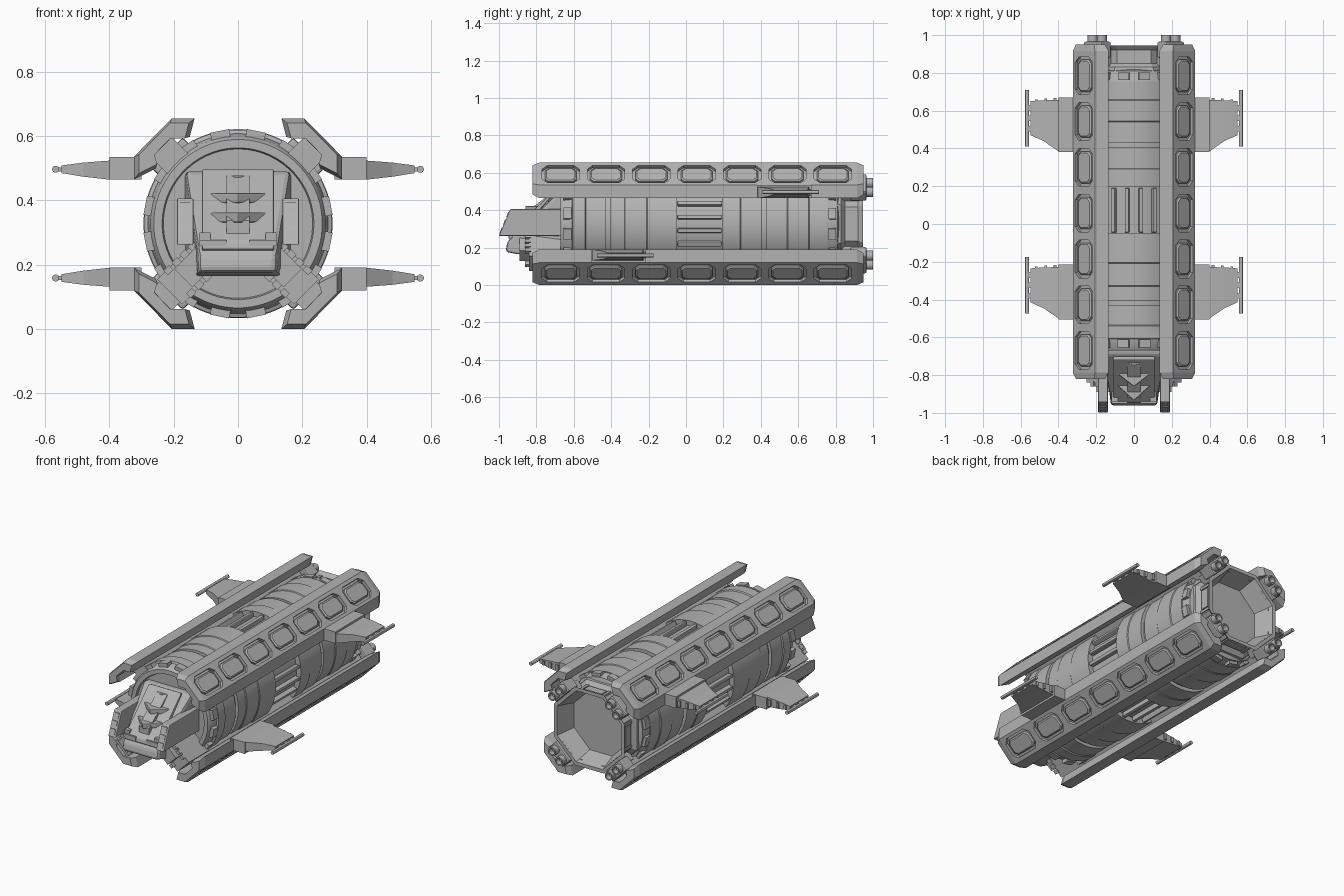
import bpy, bmesh, math

if "Cube" in bpy.data.objects:
    bpy.data.objects.remove(bpy.data.objects["Cube"])

AXIS_Z = 0.327            # every part is modelled around the hull axis
grey = bpy.data.materials.new("hull grey")
grey.diffuse_color = (0.45, 0.45, 0.45, 1)
grey.use_nodes = True
grey.node_tree.nodes["Principled BSDF"].inputs["Base Color"].default_value = grey.diffuse_color


def make(name, solids, mx=False, mz=False, smooth=False, bevel=0):
    """Each solid is a list of rings, skinned and capped; mirrored in x / z on request."""
    bm = bmesh.new()
    for sx in ((1, -1) if mx else (1,)):
        for sz in ((1, -1) if mz else (1,)):
            for rings in solids:
                vr = [[bm.verts.new((sx * x, y, sz * z)) for x, y, z in r] for r in rings]
                n = len(vr[0])
                for a, b in zip(vr, vr[1:]):
                    for i in range(n):
                        bm.faces.new((a[i], a[(i + 1) % n], b[(i + 1) % n], b[i]))
                bm.faces.new(vr[0][::-1])
                bm.faces.new(vr[-1])
    bmesh.ops.recalc_face_normals(bm, faces=bm.faces)
    me = bpy.data.meshes.new(name)
    bm.to_mesh(me)
    bm.free()
    me.materials.append(grey)
    ob = bpy.data.objects.new(name, me)
    ob.location.z = AXIS_Z
    bpy.context.collection.objects.link(ob)
    if bevel:
        m = ob.modifiers.new("bevel", 'BEVEL')
        m.width, m.segments = bevel, 2
    if smooth:
        bpy.context.view_layer.objects.active = ob
        ob.select_set(True)
        bpy.ops.object.shade_smooth_by_angle(angle=math.radians(30))
        ob.select_set(False)
    return ob


def along_x(pts, x0, x1):
    return [[(x, y, z) for y, z in pts] for x in (x0, x1)]


def along_z(pts, z0, z1):
    return [[(x, y, z) for x, y in pts] for z in (z0, z1)]


def box(x0, x1, y0, y1, z0, z1):
    return along_x([(y0, z0), (y1, z0), (y1, z1), (y0, z1)], x0, x1)


def radial(a, ring):
    """Ring of (tangent, y, outward) points turned by angle a about the hull axis."""
    s, c = math.sin(a), math.cos(a)
    return [(v * s + u * c, y, v * c - u * s) for u, y, v in ring]


def rbox(a, u, v, w, h, y0, y1):
    return [radial(a, [(u - w, y, v - h), (u + w, y, v - h), (u + w, y, v + h), (u - w, y, v + h)])
            for y in (y0, y1)]


def lathe(profile, n=64, cx=0, cz=0):
    return [[(cx + r * math.cos(2 * math.pi * (i + .5) / n), y,
              cz + r * math.sin(2 * math.pi * (i + .5) / n)) for i in range(n)] for y, r in profile]


D = math.pi / 4

# Banded main hull
prof = [(-.655, .2), (-.655, .232), (-.67, .236), (-.67, .262), (-.655, .272), (-.61, .28), (-.605, .292)]
bands = [(-.605, -.54, .292), (-.535, -.43, .286), (-.43, -.405, .268), (-.405, -.33, .286), (-.325, -.21, .29),
         (-.205, -.05, .294), (-.05, .195, .264), (.195, .29, .294), (.295, .405, .29), (.405, .43, .268),
         (.43, .54, .286), (.545, .655, .29), (.66, .755, .286)]
for y0, y1, r in bands:
    prof += [(y0, r), (y1, r)]
prof += [(.755, .28), (.81, .27), (.82, .24)]
make("hull", [lathe(prof)], smooth=True)

# Raised blocks around both end rings
blocks = []
for i in range(16):
    a = (i + .5) * math.pi / 8
    blocks.append(rbox(a, 0, .275, .03, .019, -.655, -.612))
    blocks.append(rbox(a, 0, .272, .03, .017, .762, .802))
make("ring_blocks", blocks)

# Grille bars around the waist
bars = [rbox(k * math.pi / 2 + math.asin(o / .285), 0, .276, .011, .016, -.045, .19)
        for k in range(4) for o in (-.11, -.037, .037, .11)]
make("waist_bars", bars, bevel=.005)

# Four armoured side rails with recessed panels
sec = [(.135, .327), (.206, .327), (.324, .208), (.324, .137), (.255, .172), (.265, .208), (.205, .27), (.15, .27)]
rail = [[(.235 + (x - .235) * s, y, .245 + (z - .245) * s) for x, z in sec]
        for y, s in ((-.82, .82), (-.785, 1), (.915, 1), (.95, .82))]
rails = make("side_rails", [rail], True, True)


def octagon(y, hu, hy, c):
    return [(-hu, y - hy + c), (-hu + c, y - hy), (hu - c, y - hy), (hu, y - hy + c),
            (hu, y + hy - c), (hu - c, y + hy), (-hu + c, y + hy), (-hu, y + hy - c)]


def plate(y, steps):
    return [radial(D, [(u, yy, v) for u, yy in octagon(y, hu, hy, c)]) for hu, hy, c, v in steps]


FACE = .3765
centres = [-.67 + .2425 * i for i in range(7)]
cutter = make("panel_cutter", [plate(y, [(.064, .1, .028, FACE - .018), (.064, .1, .028, FACE + .03)])
                               for y in centres], True, True)
cutter.hide_render = True
mod = rails.modifiers.new("recess", 'BOOLEAN')
mod.operation, mod.object, mod.solver = 'DIFFERENCE', cutter, 'EXACT'
bpy.context.view_layer.objects.active = rails
bpy.ops.object.modifier_apply(modifier="recess")
bpy.data.objects.remove(cutter)
make("rail_panels", [plate(y, [(.05, .085, .022, FACE - .025), (.05, .085, .022, FACE - .008),
                               (.042, .077, .018, FACE - .002)]) for y in centres], True, True)

# Spines joining the rails to the hull
make("rail_spines", [rbox(D, 0, .3, .045, .04, -.66, .86)], True, True)

# Wings: upper pair aft, lower pair forward
for name, dy, s in (("upper", 0, 1), ("lower", -.885, -1)):
    root = box(.3, .4, .38 + dy, .67 + dy, s * .137, s * .208)
    outline = [(.4, .385, .657, .137, .196), (.48, .44, .655, .146, .19), (.548, .47, .65, .157, .181)]
    blade = [[(x, y0 + dy, s * z0), (x, y1 + dy, s * z0), (x, y1 + dy, s * z1), (x, y0 + dy, s * z1)]
             for x, y0, y1, z0, z1 in outline]
    mount = [box(.54, .565, y + dy, y + .03 + dy, s * .163, s * .175) for y in (.49, .545, .6)]
    make(name + "_wings", [root, blade] + mount, mx=True)
    slats = [box(.41, .425, .64 + dy, .668 + dy, s * .148, s * .185),
             box(.46, .475, .635 + dy, .664 + dy, s * .15, s * .183),
             box(.51, .525, .63 + dy, .66 + dy, s * .155, s * .181)]
    make(name + "_wing_slats", slats, mx=True)
    make(name + "_wingtip_rods", [lathe([(.41 + dy, .011), (.71 + dy, .011)], 12, .567, s * .169)],
         mx=True, smooth=True)

# Sloping nose block
nose = [(-.64, .163), (-.69, .163), (-.955, -.095), (-.965, -.15), (-.9, -.162), (-.64, -.162)]


def nose_width(y):
    return .165 if y > -.8 else .165 - (-.8 - y) * .28


make("nose", [[[(f * nose_width(y), y, z) for y, z in nose] for f in (-1, 1)]], bevel=.016)
# Raised plate on the nose slope
make("nose_plate", [along_x([(-.70, .165), (-.715, .17), (-.945, -.055), (-.95, -.08), (-.93, -.09)],
                            -.112, .112)], bevel=.006)


# Chevron slats stacked up the slope
def chevron(back, tip, z):
    return along_z([(-.097, back), (0, back + .03), (.097, back), (.097, back - .06), (0, tip), (-.097, back - .06)],
                   z, z + .03)


make("nose_chevrons", [chevron(-.66, -.75, .12), chevron(-.725, -.86, .065), chevron(-.785, -.935, .004)],
     bevel=.004)
make("nose_chevron_keel", [along_x([(-.68, .15), (-.74, .15), (-.92, .01), (-.92, -.03), (-.8, -.03)], -.035, .035)])
make("nose_lower_vents", [box(.035, .12, -.95, -.86, -.07, -.05), box(.085, .12, -.94, -.86, -.052, -.028)], mx=True)

# Side fins of the nose, with pads on the sloped edge
make("nose_fins", [along_x([(-1, -.065), (-.94, .078), (-.64, .078), (-.64, -.065)], .138, .19)],
     mx=True, bevel=.004)
pads = []
for t in (.1, .4, .7):
    y, z = -1 + .06 * t, -.065 + .143 * t
    pads.append(along_x([(y - .003, z), (y + .008, z + .03), (y + .03, z + .03), (y + .02, z)], .148, .18))
make("fin_pads", pads, mx=True)

# Diagonal struts from the nose down to the lower rails
strut = [rbox(3 * D, 0, .21, .055, .09, -.84, -.64), rbox(3 * D, 0, .18, .04, .06, -.89, -.83)]
strut += [rbox(3 * D, sd * .05, .15 + .035 * i, .01, .012, -.86, -.83) for i in range(4) for sd in (-1, 1)]
make("nose_struts", strut, mx=True)

# Hollow octagonal tail
tail = [(.8, .27), (.83, .265), (.85, .237), (.92, .237), (.945, .262), (.945, .238), (.83, .2)]
make("tail_bell", [lathe(tail, 8)])
make("tail_panels", [rbox(k * math.pi / 2, u, .218, w, .008, y0, y1) for k in range(4)
                     for u, w, y0, y1 in ((0, .06, .86, .91), (-.075, .008, .85, .92), (.075, .008, .85, .92))])

# Thruster clusters on the rail ends
make("thruster_blocks", [rbox(D, 0, .275, .068, .036, .88, .965), rbox(D, 0, .245, .05, .03, .83, .94)],
     True, True, bevel=.008)
tubes = []
for u in (-.034, .034):
    (x, _, z), = radial(D, [(u, 0, .275)])
    tubes.append(lathe([(.95, .027), (1, .027), (1, .019), (.97, .017)], 16, x, z))
make("thruster_nozzles", tubes, True, True, smooth=True)
